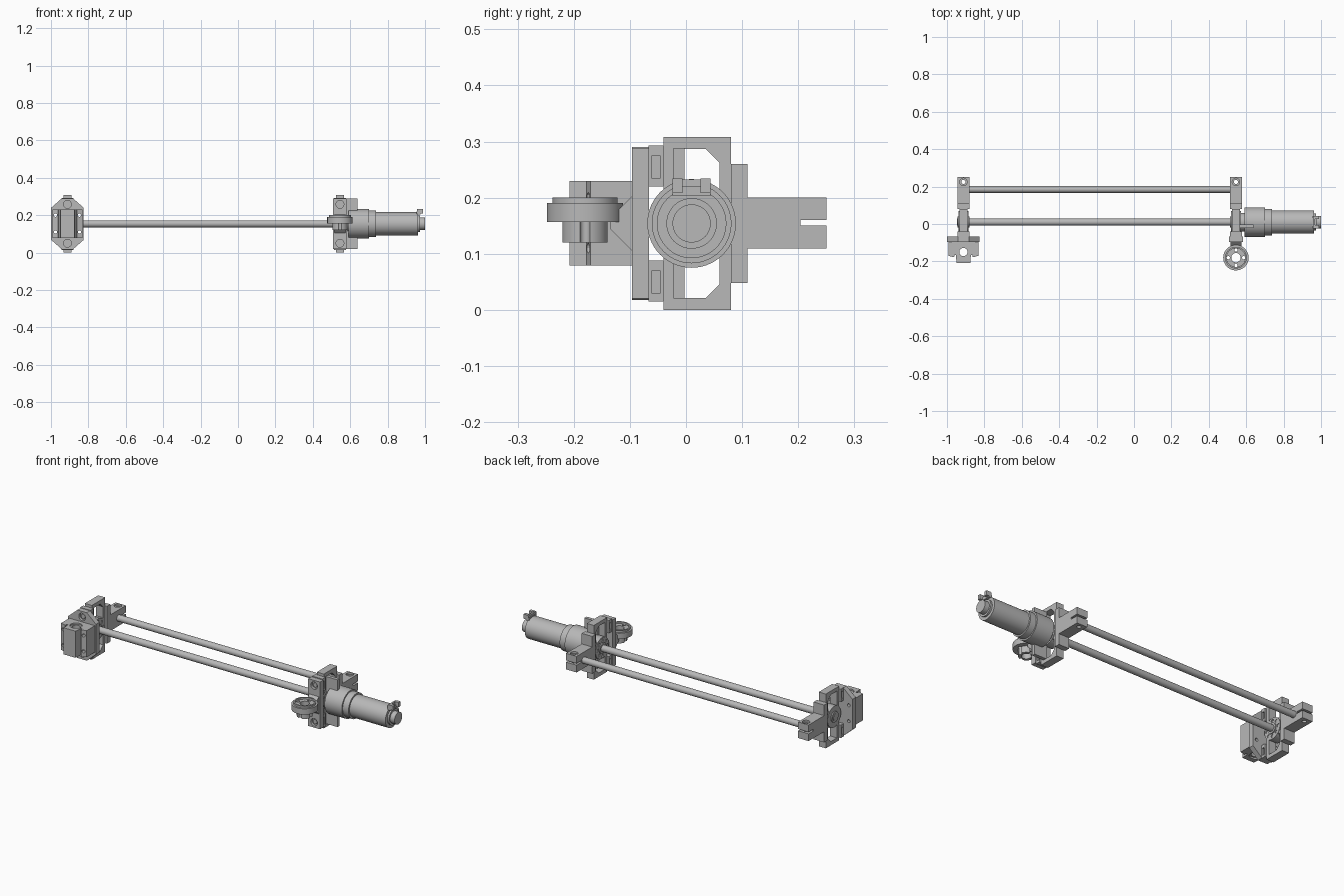
import bpy, bmesh
from math import cos, sin, tau

if "Cube" in bpy.data.objects:
    bpy.data.objects.remove(bpy.data.objects["Cube"])

grey = bpy.data.materials.new("machined_grey")
grey.use_nodes = True
colour = (0.48, 0.48, 0.48, 1)
grey.diffuse_color = colour
grey.node_tree.nodes["Principled BSDF"].inputs["Base Color"].default_value = colour

AXIS_Y, AXIS_Z = 0.01, 0.154      # lead shaft and motor axis
GUIDE_Y = 0.185                   # guide rod
LEFT_X, RIGHT_X = -0.912, 0.545   # bracket centres


def prism(name, pts, axis, lo, hi):
    """Extrude a closed outline along an axis."""
    place = {"x": lambda a, b, t: (t, a, b),
             "y": lambda a, b, t: (a, t, b),
             "z": lambda a, b, t: (a, b, t)}[axis]
    bm = bmesh.new()
    ends = [[bm.verts.new(place(a, b, t)) for a, b in pts] for t in (lo, hi)]
    n = len(pts)
    for ring in ends:
        bm.faces.new(ring)
    for i in range(n):
        j = (i + 1) % n
        bm.faces.new((ends[0][i], ends[0][j], ends[1][j], ends[1][i]))
    bmesh.ops.recalc_face_normals(bm, faces=bm.faces)
    mesh = bpy.data.meshes.new(name)
    bm.to_mesh(mesh)
    bm.free()
    mesh.materials.append(grey)
    ob = bpy.data.objects.new(name, mesh)
    bpy.context.collection.objects.link(ob)
    return ob


def box(name, x, y, z):
    return prism(name, [(x[0], y[0]), (x[1], y[0]), (x[1], y[1]), (x[0], y[1])], "z", *z)


def cyl(name, centre, r, axis, lo, hi, n=40):
    pts = [(centre[0] + r * cos(tau * i / n), centre[1] + r * sin(tau * i / n)) for i in range(n)]
    return prism(name, pts, axis, lo, hi)


def cut(ob, *cutters):
    """Subtract the cutters, then discard them."""
    for c in cutters:
        c.hide_render = True
        mod = ob.modifiers.new("cut", "BOOLEAN")
        mod.operation, mod.object, mod.solver = "DIFFERENCE", c, "EXACT"
        bpy.context.view_layer.objects.active = ob
        bpy.ops.object.modifier_apply(modifier=mod.name)
        bpy.data.objects.remove(c)
    return ob


def around(c, half):
    return (c - half, c + half)


def flip(pts):
    return [(a, 2 * AXIS_Z - b) for a, b in pts]


def bracket(side, cx, inward):
    # Bearing frame with two chamfered windows
    window = [(-0.02, 0.2), (-0.02, 0.287), (0.035, 0.287), (0.06, 0.262), (0.06, 0.2)]
    frame = box(side + "_bearing_frame", around(cx, 0.022), (-0.04, 0.08), (0, 0.308))
    cut(frame, *[prism("cutter", p, "x", cx - 0.1, cx + 0.1) for p in (window, flip(window))])

    # Round bearing with a ring of holes
    bearing = cyl(side + "_bearing", (AXIS_Y, AXIS_Z), 0.06, "x", cx - 0.026, cx + 0.026)
    for i in range(8):
        a = tau * i / 8
        spot = (AXIS_Y + 0.043 * cos(a), AXIS_Z + 0.043 * sin(a))
        face = cx + inward * 0.026
        cut(bearing, cyl("cutter", spot, 0.009, "x", face - 0.01, face + 0.01, 12))
    cyl(side + "_shaft_collar", (AXIS_Y, AXIS_Z), 0.03, "x", *around(cx, 0.032))

    # Rear flange and split rod clamp
    box(side + "_clamp_flange", around(cx, 0.033), (0.08, 0.11), (0.048, 0.26))
    clamp = box(side + "_rod_clamp", around(cx, 0.033), (0.11, 0.25), (0.109, 0.2))
    bolt = (cx, 0.225)
    cut(clamp,
        box("cutter", around(cx, 0.1), (0.204, 0.3), (0.15, 0.16)),
        cyl("cutter", bolt, 0.011, "z", 0, 0.4, 20),
        cyl("cutter", bolt, 0.02, "z", 0.19, 0.4, 24))

    # Upper and lower mounting lugs with side pockets
    for name, z0, z1 in (("upper", 0.22, 0.293), ("lower", 0.015, 0.088)):
        lug = box(f"{side}_{name}_lug", around(cx, 0.032), (-0.067, -0.04), (z0, z1))
        for s in (-1, 1):
            cut(lug, box("cutter", around(cx + s * 0.032, 0.01),
                         (-0.061, -0.046), (z0 + 0.014, z1 - 0.018)))


bracket("right_end", LEFT_X, 1)
bracket("left_end", RIGHT_X, -1)


def bolt_holes(ob, cx):
    for z in (0.05, 2 * AXIS_Z - 0.05):
        cut(ob, cyl("cutter", (cx, z), 0.021, "y", -0.12, -0.082, 24))
        cyl("mounting_bolt", (cx, z), 0.014, "y", -0.088, -0.07, 6)


# Hexagonal carrier plate
half = [(0.087, 0.24), (0.03, 0.29), (-0.03, 0.29), (-0.087, 0.24)]
outline = [(LEFT_X + a, b) for a, b in half]
carrier = prism("carrier_plate", outline + flip(outline)[::-1], "y", -0.096, -0.066)
bolt_holes(carrier, LEFT_X)

# Linear bearing block with ribbed front
side = [(0.08, -0.096), (0.08, -0.17), (0.05, -0.178), (0.047, -0.165),
        (0.04, -0.165), (0.037, -0.208)]
outline = [(LEFT_X + a, b) for a, b in side] + [(LEFT_X - a, b) for a, b in side[::-1]]
block = prism("linear_bearing_block", outline, "z", 0.079, 0.23)
bore = (LEFT_X, -0.15)
cut(block, cyl("cutter", bore, 0.022, "z", 0, 0.4),
    cyl("cutter", bore, 0.032, "z", 0.222, 0.4),
    cyl("cutter", bore, 0.032, "z", 0, 0.087))
for s in (-1, 1):
    for z in (0.11, 0.2):
        for ob in (block, carrier):
            cut(ob, cyl("cutter", (LEFT_X + s * 0.064, z), 0.009, "y", -0.3, 0, 12))

# Hub mounting plate and gusset
plate = box("hub_plate", around(RIGHT_X, 0.037), (-0.096, -0.066), (0.02, 0.288))
bolt_holes(plate, RIGHT_X)
arm = prism("hub_arm", [(-0.096, 0.203), (-0.135, 0.164), (-0.135, 0.144), (-0.096, 0.105)],
            "x", *around(RIGHT_X, 0.03))

# Round hub: flange, rim and split collar
hub = (RIGHT_X, -0.18)
flange = cyl("hub_flange", hub, 0.068, "z", 0.157, 0.19, 48)
rim = cyl("hub_rim", hub, 0.058, "z", 0.19, 0.2, 48)
cut(rim, cyl("cutter", hub, 0.05, "z", 0.18, 0.3))
collar = cyl("hub_collar", hub, 0.041, "z", 0.12, 0.157)
cut(collar, box("cutter", around(RIGHT_X, 0.006), (-0.18, -0.1), (0.1, 0.136)))
for ob in (flange, collar, arm):
    cut(ob, cyl("cutter", hub, 0.025, "z", 0, 0.4))
for dx, dy in ((1, 0), (-1, 0), (0, 1), (0, -1)):
    spot = (hub[0] + 0.041 * dx, hub[1] + 0.041 * dy)
    for ob in (flange, collar, arm):
        cut(ob, cyl("cutter", spot, 0.009, "z", 0, 0.4, 16))

# Two long rods
cyl("lead_shaft", (AXIS_Y, AXIS_Z), 0.019, "x", LEFT_X - 0.035, RIGHT_X + 0.03)
cyl("guide_rod", (GUIDE_Y, AXIS_Z), 0.018, "x", LEFT_X - 0.03, RIGHT_X + 0.03)

# Geared motor, stepping down towards its tail
box("motor_side_plate", (0.56, 0.64), (-0.022, -0.003), (0.02, 0.288))
for name, x0, x1, r in (("motor_coupling", 0.56, 0.592, 0.05), ("gearbox", 0.592, 0.7, 0.079),
                        ("gearbox_ring", 0.7, 0.737, 0.071), ("motor_can", 0.737, 0.962, 0.062),
                        ("motor_tail", 0.962, 0.972, 0.045), ("tail_boss", 0.972, 1.0, 0.034)):
    cyl(name, (AXIS_Y, AXIS_Z), r, "x", x0, x1, 56)

# Terminal block with two prongs
box("terminal_base", (0.955, 0.975), (-0.024, 0.044), (0.203, 0.22))
for y in (-0.015, 0.035):
    box("terminal_prong", (0.965, 0.99), around(y, 0.009), (0.208, 0.234))
box("terminal_back", (0.957, 0.967), (-0.024, 0.044), (0.21, 0.232))

# Smooth the round surfaces, keep edges crisp
for ob in bpy.context.scene.objects:
    ob.select_set(ob.type == "MESH")
bpy.context.view_layer.objects.active = block
bpy.ops.object.shade_smooth_by_angle(angle=0.5)
